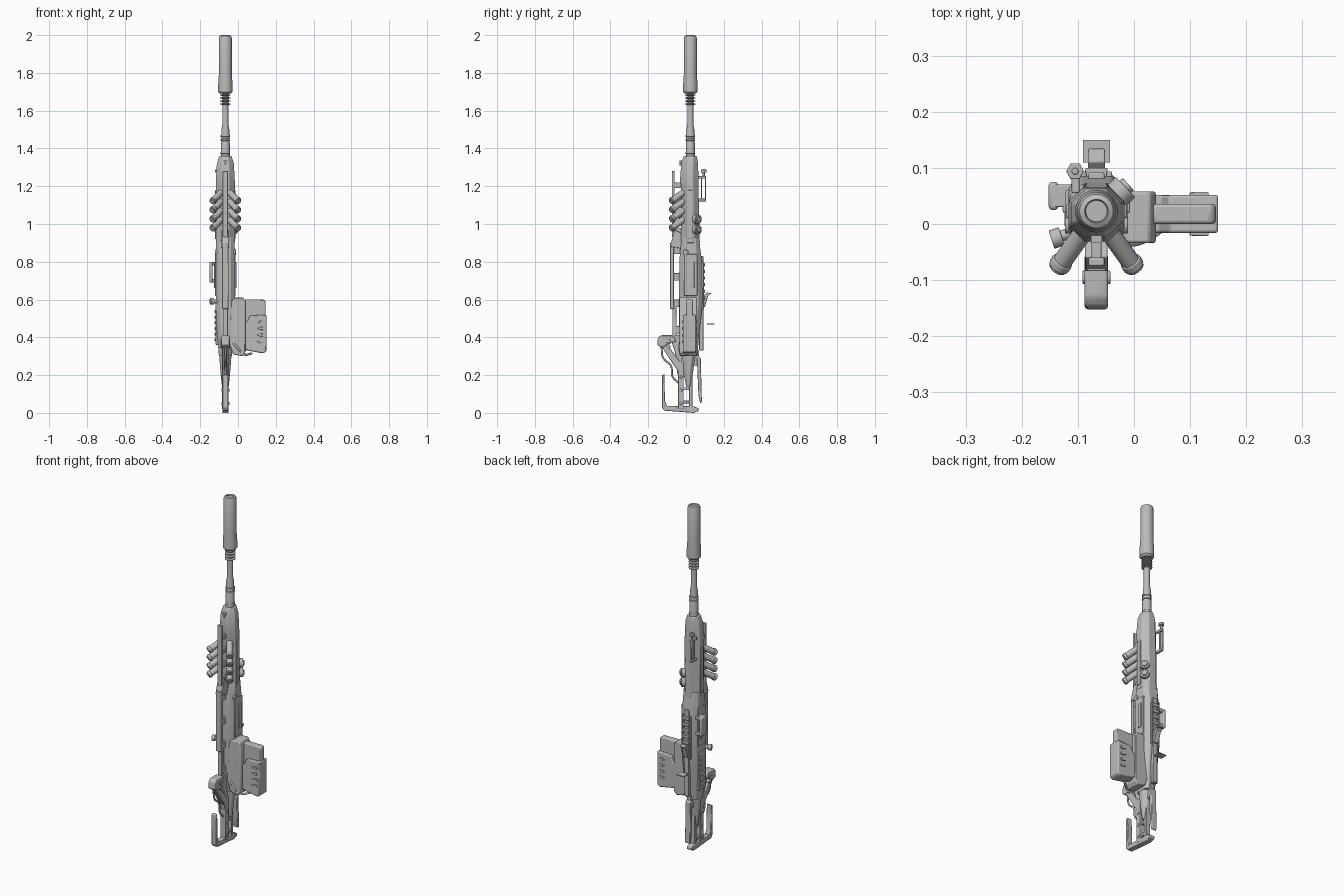
import bpy, bmesh, math
from mathutils import Vector

old = bpy.data.objects.get("Cube")
if old:
    bpy.data.objects.remove(old, do_unlink=True)

AXIS_X, AXIS_Y = -.067, .023      # bore axis; all x values below are relative to it

grey = bpy.data.materials.new("gunmetal_grey")
grey.use_nodes = True
colour = (.5, .5, .5, 1)
grey.diffuse_color = colour
for node in grey.node_tree.nodes:
    if node.type == 'BSDF_PRINCIPLED':
        node.inputs["Base Color"].default_value = colour


def finish(name, bm, bevel=0):
    bmesh.ops.recalc_face_normals(bm, faces=bm.faces[:])
    mesh = bpy.data.meshes.new(name)
    bm.to_mesh(mesh)
    bm.free()
    mesh.materials.append(grey)
    obj = bpy.data.objects.new(name, mesh)
    obj.location.x = AXIS_X
    bpy.context.collection.objects.link(obj)
    if bevel:
        mod = obj.modifiers.new("edge_bevel", 'BEVEL')
        mod.width, mod.segments, mod.limit_method = bevel, 2, 'ANGLE'
    bpy.ops.object.select_all(action='DESELECT')
    obj.select_set(True)
    bpy.context.view_layer.objects.active = obj
    bpy.ops.object.shade_smooth_by_angle(angle=math.radians(35))
    return obj


def skin(name, rings, bevel=0):
    """Join equal rings of points with quads and cap both ends."""
    bm = bmesh.new()
    loops = [[bm.verts.new(p) for p in ring] for ring in rings]
    count = len(loops[0])
    for low, high in zip(loops, loops[1:]):
        for i in range(count):
            j = (i + 1) % count
            bm.faces.new((low[i], low[j], high[j], high[i]))
    bm.faces.new(loops[0])
    bm.faces.new(loops[-1])
    return finish(name, bm, bevel)


def box(name, x, y, z, bevel=.003):
    ring = lambda h: [(x[0], y[0], h), (x[1], y[0], h), (x[1], y[1], h), (x[0], y[1], h)]
    return skin(name, [ring(z[0]), ring(z[1])], bevel)


def side_plate(name, outline, x, bevel=.003):
    return skin(name, [[(d, y, z) for y, z in outline] for d in x], bevel)


def front_plate(name, outline, y, bevel=.003):
    return skin(name, [[(x, d, z) for x, z in outline] for d in y], bevel)


def lathe(name, profile, sides=32):
    turn = [math.tau * i / sides for i in range(sides)]
    return skin(name, [[(r * math.cos(a), AXIS_Y + r * math.sin(a), z) for a in turn]
                       for r, z in profile])


def tube(name, start, end, radius, sides=16, bevel=.002):
    start, end = Vector(start), Vector(end)
    spin = (end - start).to_track_quat('Z', 'Y')
    ring = [spin @ Vector((radius * math.cos(a), radius * math.sin(a), 0))
            for a in (math.tau * i / sides for i in range(sides))]
    return skin(name, [[start + p for p in ring], [end + p for p in ring]], bevel)


def cable(name, points, radius):
    curve = bpy.data.curves.new(name, 'CURVE')
    curve.dimensions, curve.bevel_depth, curve.bevel_resolution = '3D', radius, 2
    curve.use_fill_caps = True
    spline = curve.splines.new('BEZIER')
    spline.bezier_points.add(len(points) - 1)
    for knot, point in zip(spline.bezier_points, points):
        knot.co = point
        knot.handle_left_type = knot.handle_right_type = 'AUTO'
    curve.materials.append(grey)
    obj = bpy.data.objects.new(name, curve)
    obj.location.x = AXIS_X
    bpy.context.collection.objects.link(obj)


def shell(name, sections, cut=.3, bevel=.003):
    """Chamfered body; each section is height, half width, front y, back y."""
    rings = []
    for z, w, f, b in sections:
        c = cut * min(2 * w, b - f)
        rings.append([(w - c, f, z), (w, f + c, z), (w, b - c, z), (w - c, b, z),
                      (c - w, b, z), (-w, b - c, z), (-w, f + c, z), (c - w, f, z)])
    return skin(name, rings, bevel)


# Barrel and suppressor
lathe("suppressor", [(.028, 1.69), (.038, 1.7), (.038, 1.74), (.034, 1.8), (.034, 1.985),
                     (.03, 1.995), (.021, 2), (.019, 1.99)])
lathe("barrel", [(.024, 1.3), (.024, 1.43), (.021, 1.44), (.021, 1.5), (.016, 1.53), (.016, 1.7)])
for z in (1.37, 1.44, 1.46):
    lathe("barrel_band", [(.02, z), (.025, z + .002), (.025, z + .01), (.02, z + .012)])
for i in range(4):
    z = 1.63 + i * .016
    lathe("muzzle_ring", [(.015, z), (.028, z + .003), (.028, z + .007), (.015, z + .01)])

# Handguard, receiver and tail
shell("handguard", [(.9, .05, -.026, .073), (1.2, .05, -.026, .066), (1.23, .05, -.032, .066),
                    (1.32, .045, -.025, .064), (1.36, .032, -.012, .057)])
shell("receiver", [(.3, .034, -.025, .06), (.42, .044, -.035, .07), (.58, .05, -.038, .088),
                   (.8, .05, -.035, .085), (.87, .05, -.03, .075), (.93, .047, -.02, .07)], .22)
shell("tail", [(.14, .018, 0, .025), (.22, .026, -.014, .038), (.31, .033, -.022, .05)])
front_plate("nose_notch", [(-.01, 1.335), (.01, 1.335), (0, 1.31)], (-.034, -.02), 0)

# Swept exhaust pipes with collars
for side in (-1, 1):
    for i in range(4):
        drop = i * .048
        inner = Vector((side * .02, -.01, 1.17 - drop))
        outer = Vector((side * .07, -.08, 1.118 - drop))
        tube("exhaust_pipe", inner, outer, .017)
        tube("exhaust_collar", inner.lerp(outer, .8), inner.lerp(outer, .95), .0195)

# Front rail, its feet and the lumps behind it
box("upper_rail", (-.014, .014), (-.075, -.06), (.93, 1.28))
for z in (.95, 1.03, 1.11, 1.19):
    box("rail_foot", (-.009, .009), (-.065, -.02), (z, z + .03))
side_plate("rail_joint", [(-.085, .88), (-.06, .97), (-.02, .95), (-.02, .87)], (-.02, .02))
box("lower_rail", (-.017, .017), (-.084, -.064), (.55, .9))
box("rail_extension", (-.013, .013), (-.072, -.05), (.36, .57))
for z in (.42, .56, .7, .84):
    box("rail_bracket", (-.013, .013), (-.07, -.03), (z, z + .04))

# Panels, strips and studs on both sides of the receiver
for side in (-1, 1):
    sx = lambda a, b: (side * a, side * b)
    box("guard_strip", sx(.045, .054), (.01, .035), (.92, 1.18))
    box("receiver_panel", sx(.044, .055), (-.01, .06), (.62, .84))
    box("panel_rib", sx(.05, .06), (.02, .045), (.66, .8))
    box("lower_panel", sx(.035, .052), (-.015, .05), (.36, .58))
    for i in range(6):
        z = .38 + i * .03
        box("cooling_slat", sx(.045, .057), (-.005, .04), (z, z + .014))
    tube("receiver_pin", (side * .04, -.002, .85), (side * .056, -.002, .85), .015)
    box("back_strip", sx(.018, .028), (.065, .094), (.55, .8))

# Paired discs on the back corner
for z in (.97, 1.025):
    tube("corner_disc", (.02, .035, z), (.052, .066, z), .025)
    tube("corner_cap", (.045, .06, z), (.057, .071, z), .015)

# Post sight
for y in (.08, .101):
    box("sight_rail", (-.044, -.032), (y, y + .006), (1.12, 1.25))
for z in (1.12, 1.24):
    box("sight_bridge", (-.044, -.03), (.055, .107), (z, z + .014))
tube("sight_stem", (-.038, .094, 1.24), (-.038, .094, 1.29), .006)
tube("sight_knob", (-.038, .094, 1.272), (-.038, .094, 1.288), .016, 6)

# Side carry loop and selector knob
box("loop_grip", (-.085, -.068), (.025, .075), (.69, .8), .006)
for z in (.69, .78):
    box("loop_arm", (-.08, -.04), (.03, .07), (z, z + .02))
tube("selector_stem", (-.03, -.01, .59), (-.072, -.025, .59), .01)
tube("selector_knob", (-.062, -.022, .59), (-.08, -.028, .59), .017)

# Back fittings and clip
box("back_spine", (-.014, .014), (.07, .092), (.33, .83))
for i in range(6):
    z = .6 + i * .035
    box("spine_tooth", (-.02, .02), (.08, .1), (z, z + .018))
side_plate("clip_lever", [(.08, .56), (.1, .56), (.117, .62), (.135, .633), (.11, .638), (.08, .61)],
           (-.015, .015), .002)
box("clip_blade", (-.024, .024), (.11, .15), (.469, .474), 0)

# Magazine with coupling, base shell and ribs
front_plate("magazine_coupling", [(.02, .37), (.02, .57), (.045, .61), (.095, .61), (.106, .59),
                                  (.106, .32), (.09, .3), (.04, .31)], (-.034, .058), .005)
front_plate("magazine_core", [(.1, .33), (.1, .6), (.205, .6), (.213, .59), (.213, .33)],
            (0, .036), .006)
front_plate("magazine_shell", [(.09, .35), (.09, .47), (.115, .48), (.13, .515), (.217, .52),
                               (.217, .325), (.2, .315), (.12, .33)], (-.016, .052), .005)
for i in range(4):
    z = .37 + i * .035
    front_plate("magazine_rib", [(.165, z + .008), (.185, z), (.2, z), (.2, z + .014), (.185, z + .014)],
                (-.021, .057), .002)
cable("magazine_hose", [(.02, -.02, .4), (.06, -.035, .35), (.1, -.02, .31), (.14, .01, .315)], .006)

# Cheek arm at the front of the stock
side_plate("cheek_pad", [(-.153, .36), (-.148, .4), (-.13, .412), (-.075, .412), (-.05, .38),
                         (-.09, .365), (-.125, .345)], (-.021, .021), .006)
side_plate("cheek_strut", [(-.135, .36), (-.11, .375), (-.03, .27), (-.03, .21), (-.05, .23)],
           (-.017, .017))
side_plate("stock_web", [(-.085, .4), (-.02, .42), (-.02, .24), (-.045, .2), (-.055, .31)],
           (-.014, .014))
for z in (.352, .38):
    tube("cheek_roller", (-.025, -.095, z), (.025, -.095, z), .012)
cable("stock_cable", [(0, -.13, .35), (0, -.12, .29), (0, -.08, .25), (0, -.07, .19), (0, -.04, .16)], .005)

# Skeleton stock with foot, hook and back blade
side_plate("stock_foot", [(-.127, .03), (-.115, .012), (.04, 0), (.066, .01), (.066, .025),
                          (.04, .035), (-.11, .038)], (-.016, .016))
side_plate("stock_hook", [(-.127, .025), (-.127, .2), (-.115, .205), (-.111, .06), (-.1, .035)],
           (-.015, .015))
box("front_strut", (-.017, .017), (-.042, -.012), (.02, .27))
box("back_strut", (-.014, .014), (.016, .034), (.02, .27))
for z in (.05, .12, .19):
    box("strut_brace", (-.01, .01), (-.03, .025), (z, z + .015))
    tube("strut_bolt", (-.021, -.027, z), (.021, -.027, z), .008)
side_plate("back_blade", [(.062, .31), (.078, .29), (.084, .06), (.076, .05), (.066, .09), (.058, .28)],
           (-.016, .016))
box("blade_mount", (-.012, .012), (.02, .07), (.25, .33))
